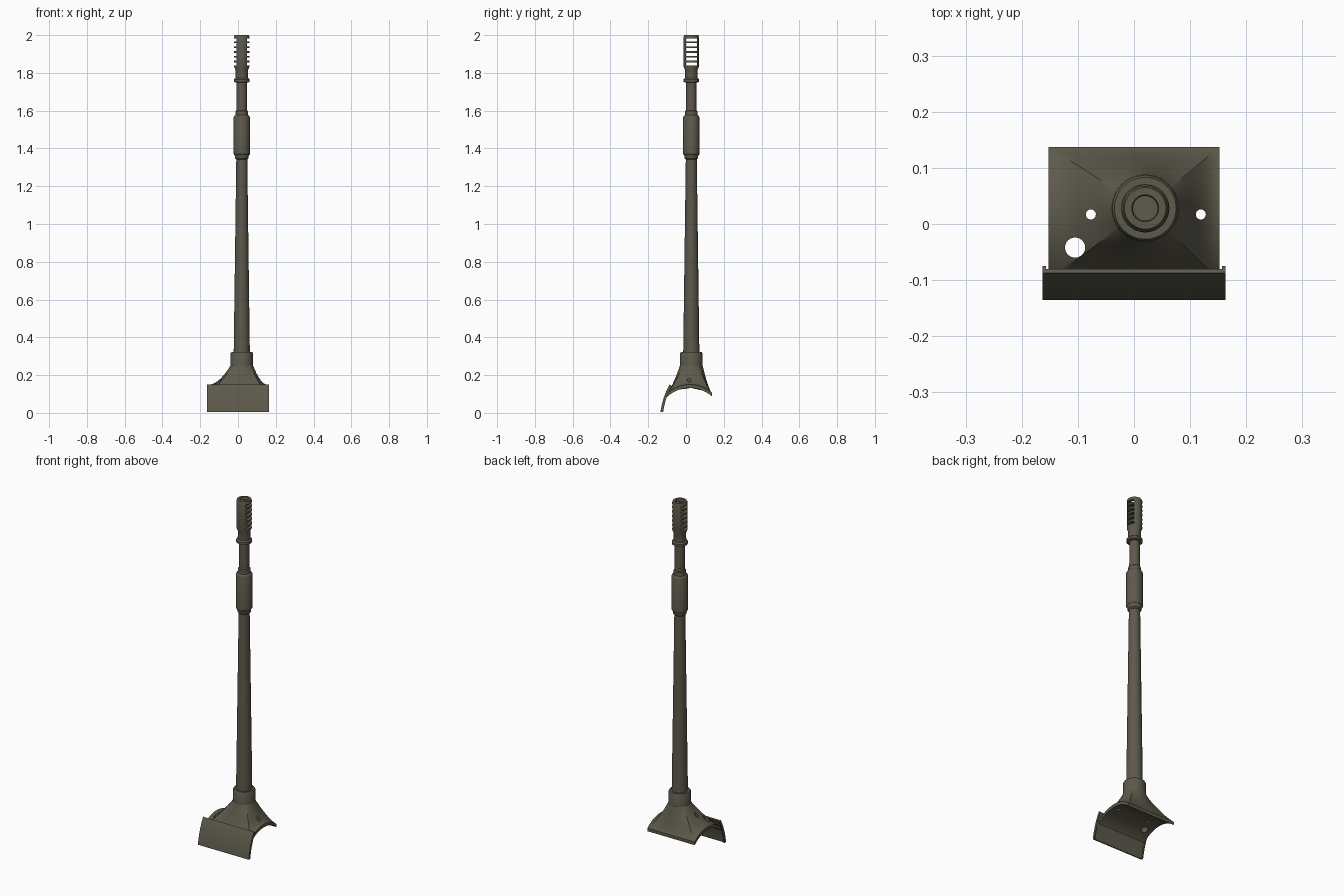
import bpy, bmesh, math
from mathutils import Matrix

if "Cube" in bpy.data.objects:
    bpy.data.objects.remove(bpy.data.objects["Cube"], do_unlink=True)

AX, AY = 0.02, 0.028          # barrel axis

olive = bpy.data.materials.new("dark olive grey")
olive.use_nodes = True
COLOR = (0.11, 0.10, 0.07, 1)
olive.diffuse_color = COLOR
olive.node_tree.nodes["Principled BSDF"].inputs["Base Color"].default_value = COLOR


def make(name, bm):
    """Turn a bmesh into a smooth-shaded object."""
    bmesh.ops.recalc_face_normals(bm, faces=bm.faces)
    mesh = bpy.data.meshes.new(name)
    bm.to_mesh(mesh)
    bm.free()
    obj = bpy.data.objects.new(name, mesh)
    bpy.context.collection.objects.link(obj)
    mesh.materials.append(olive)
    return obj


def activate(obj):
    bpy.ops.object.select_all(action='DESELECT')
    obj.select_set(True)
    bpy.context.view_layer.objects.active = obj


def smooth(obj):
    activate(obj)
    bpy.ops.object.shade_smooth_by_angle(angle=math.radians(35))


def bridge(bm, a, b):
    n = len(a)
    for i in range(n):
        bm.faces.new((a[i], a[(i + 1) % n], b[(i + 1) % n], b[i]))


def lathe(name, profile, sides=40):
    """Revolve (radius, z) points about the barrel axis; ends are capped."""
    bm = bmesh.new()
    rings = [[bm.verts.new((AX + r * math.cos(math.tau * i / sides),
                            AY + r * math.sin(math.tau * i / sides), z))
              for i in range(sides)] for r, z in profile]
    for a, b in zip(rings, rings[1:]):
        bridge(bm, a, b)
    bm.faces.new(rings[0])
    bm.faces.new(rings[-1])
    return make(name, bm)


def cut(obj, bm):
    """Subtract the closed shapes in bm from obj."""
    cutter = make("cutter", bm)
    cutter.hide_render = True
    mod = obj.modifiers.new("cut", 'BOOLEAN')
    mod.operation, mod.solver, mod.object = 'DIFFERENCE', 'EXACT', cutter
    activate(obj)
    bpy.ops.object.modifier_apply(modifier=mod.name)
    bpy.data.objects.remove(cutter, do_unlink=True)


# Barrel, its lower collar and its sleeve
smooth(lathe("barrel", [(0.043, 0.30), (0.029, 1.35), (0.028, 1.62)]))
smooth(lathe("lower_collar", [(0.06, 0.24), (0.059, 0.315), (0.055, 0.322)]))
smooth(lathe("barrel_sleeve", [(0.030, 1.342), (0.036, 1.348), (0.037, 1.362), (0.043, 1.37),
                               (0.043, 1.565), (0.040, 1.572), (0.034, 1.576),
                               (0.033, 1.597), (0.028, 1.602)]))

# Muzzle section with an open bore and side vents
muzzle = lathe("muzzle_brake", [(0.027, 1.59), (0.027, 1.748), (0.042, 1.752), (0.042, 1.765),
                                (0.034, 1.772), (0.033, 1.815), (0.040, 1.832), (0.040, 1.992),
                                (0.037, 2.0), (0.024, 2.0), (0.022, 1.99), (0.022, 1.62)])
bm = bmesh.new()
for i in range(6):
    place = Matrix.Translation((AX, AY, 1.847 + 0.0255 * i))
    bmesh.ops.create_cube(bm, size=1, matrix=place @ Matrix.Diagonal((0.2, 0.058, 0.016, 1)))
cut(muzzle, bm)
smooth(muzzle)

# Saddle base: arched underside, flaring up into the collar
X_HALF, Y_MIN, Y_MAX = 0.152, -0.10, 0.137
NECK_R, NECK_Z = 0.06, 0.25


def arch(y):
    return math.sqrt(0.178 ** 2 - (y - 0.02) ** 2) - 0.046


angles = [math.tau * i / 72 for i in range(72)]
angles += [math.atan2(y - AY, x - AX) % math.tau
           for x in (-X_HALF, X_HALF) for y in (Y_MIN, Y_MAX)]
angles.sort()


def saddle_ring(bm, t, top):
    ring = []
    for a in angles:
        c, s = math.cos(a), math.sin(a)
        reach_x = ((X_HALF if c > 0 else -X_HALF) - AX) / c if abs(c) > 1e-6 else 9
        reach_y = ((Y_MAX if s > 0 else Y_MIN) - AY) / s if abs(s) > 1e-6 else 9
        r = NECK_R + (min(reach_x, reach_y) - NECK_R) * t
        x, y = AX + r * c, AY + r * s
        z = arch(y)
        if top:
            z += 0.018
            z += (NECK_Z - z) * (1 - t) ** 1.8
        ring.append(bm.verts.new((x, y, z)))
    return ring


bm = bmesh.new()
steps = [i / 12 for i in range(13)]
rings = [saddle_ring(bm, t, True) for t in steps]
rings += [saddle_ring(bm, t, False) for t in reversed(steps)]
for a, b in zip(rings, rings[1:]):
    bridge(bm, a, b)
bm.faces.new(rings[0])
centre = bm.verts.new((AX, AY, arch(AY)))
last = rings[-1]
for i, v in enumerate(last):
    bm.faces.new((v, last[(i + 1) % len(last)], centre))
saddle = make("saddle_base", bm)

# Bolt holes and the larger hole in the saddle
bm = bmesh.new()
for x, y, r in ((-0.077, 0.017, 0.009), (0.119, 0.017, 0.009), (-0.105, -0.042, 0.018)):
    bmesh.ops.create_cone(bm, cap_ends=True, segments=24, radius1=r, radius2=r, depth=0.6,
                          matrix=Matrix.Translation((x, y, 0.15)))
cut(saddle, bm)
smooth(saddle)


# Curved front plate with a narrow return lip at each end
def curved_strip(name, x0, x1, depth, count=12):
    front, back = [], []
    for i in range(count + 1):
        s = i / count
        y = -0.087 - 0.072 * s + 0.024 * s * s
        z = 0.15 - 0.125 * s - 0.019 * s * s
        dy, dz = -0.072 + 0.048 * s, -0.125 - 0.038 * s
        length = math.hypot(dy, dz)
        front.append((y, z))
        back.append((y - dz / length * depth, z + dy / length * depth))
    bm = bmesh.new()
    outline = front + back[::-1]
    ends = [[bm.verts.new((x, y, z)) for y, z in outline] for x in (x0, x1)]
    bridge(bm, *ends)
    for end in ends:
        bm.faces.new(end)
    smooth(make(name, bm))


curved_strip("front_plate", -0.163, 0.163, 0.008)
curved_strip("front_plate_right_lip", -0.163, -0.157, 0.014)
curved_strip("front_plate_left_lip", 0.157, 0.163, 0.014)
